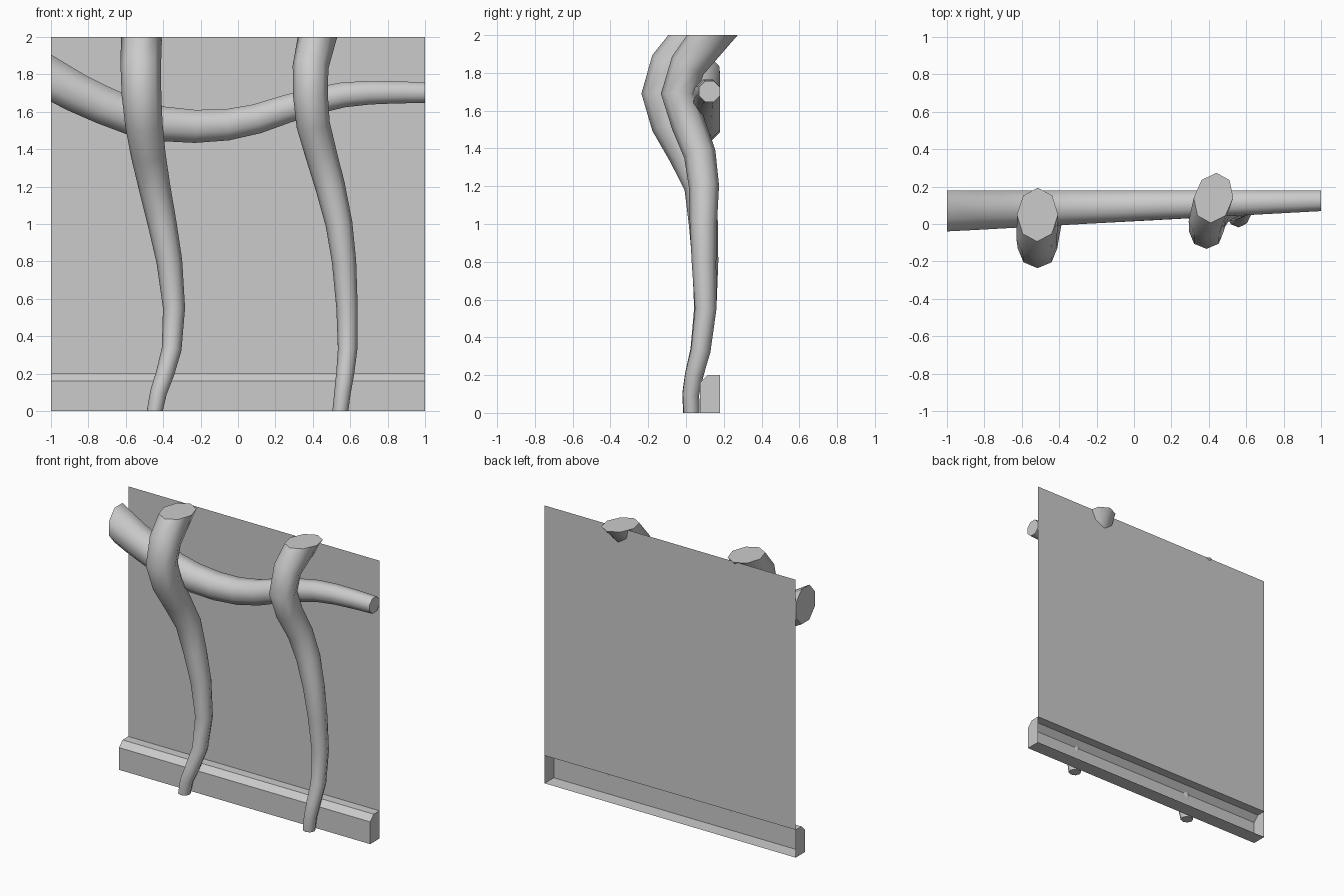
import bpy, bmesh, math
from mathutils import Vector

if "Cube" in bpy.data.objects:
    bpy.data.objects.remove(bpy.data.objects["Cube"])

WALL_Y = 0.18


def finish(name, bm, smooth=False):
    bmesh.ops.recalc_face_normals(bm, faces=bm.faces)
    mesh = bpy.data.meshes.new(name)
    bm.to_mesh(mesh)
    bm.free()
    obj = bpy.data.objects.new(name, mesh)
    bpy.context.collection.objects.link(obj)
    if smooth:
        bpy.ops.object.select_all(action='DESELECT')
        obj.select_set(True)
        bpy.context.view_layer.objects.active = obj
        bpy.ops.object.shade_smooth_by_angle(angle=math.radians(50))
    return obj


def tube(name, path, radii, ref, cut, sides=8, turn=0.0):
    """Tapered tube along a path; both ends are cut square to the cut axis."""
    pts = [Vector(p) for p in path]
    ref, cut = Vector(ref), Vector(cut)
    bm = bmesh.new()
    rings = []
    last = len(pts) - 1
    for i, (p, r) in enumerate(zip(pts, radii)):
        t = (pts[min(i + 1, last)] - pts[max(i - 1, 0)]).normalized()
        u = (ref - t * ref.dot(t)).normalized()
        v = t.cross(u)
        ring = []
        for k in range(sides):
            a = turn + math.tau * k / sides
            d = (u * math.cos(a) + v * math.sin(a)) * r
            if i in (0, last):
                d -= t * (d.dot(cut) / t.dot(cut))
            ring.append(bm.verts.new(p + d))
        rings.append(ring)
    for a, b in zip(rings, rings[1:]):
        for k in range(sides):
            n = (k + 1) % sides
            bm.faces.new((a[k], a[n], b[n], b[k]))
    bm.faces.new(rings[0])
    bm.faces.new(rings[-1])
    return finish(name, bm, True)


# Back wall: a single sheet above the skirting
bm = bmesh.new()
bm.faces.new([bm.verts.new((x, WALL_Y, z))
              for x, z in ((-1, 0.2), (1, 0.2), (1, 2), (-1, 2))])
finish("wall_panel", bm)

# Skirting board: chamfered profile with end caps, open at the back
profile = [(WALL_Y, 0), (0.075, 0), (0.075, 0.16), (0.115, 0.2), (WALL_Y, 0.2)]
bm = bmesh.new()
left, right = [[bm.verts.new((x, y, z)) for y, z in profile] for x in (-1, 1)]
for i in range(len(profile) - 1):
    bm.faces.new((left[i], right[i], right[i + 1], left[i + 1]))
bm.faces.new(left)
bm.faces.new(right)
finish("skirting_board", bm)

# Upright roots: z, x, y, radius
left_root = [
    (0, -.445, .027, .042), (.1, -.425, .025, .045), (.2, -.39, .043, .049),
    (.33, -.355, .076, .053), (.55, -.342, .102, .059), (.8, -.367, .102, .069),
    (1.0, -.405, .092, .077), (1.2, -.447, .075, .085), (1.37, -.48, 0, .093),
    (1.53, -.503, -.085, .1), (1.69, -.516, -.13, .106), (1.84, -.52, -.085, .108),
    (2, -.516, .05, .11)]
right_root = [
    (0, .547, .029, .042), (.1, .559, .026, .044), (.2, .573, .043, .048),
    (.33, .586, .078, .052), (.55, .583, .104, .057), (.8, .567, .095, .065),
    (1.0, .54, .092, .072), (1.2, .493, .095, .08), (1.37, .445, .073, .085),
    (1.53, .402, .012, .09), (1.69, .387, -.04, .093), (1.84, .388, .01, .096),
    (2, .425, .14, .104)]
for name, rows in (("left_root", left_root), ("right_root", right_root)):
    tube(name, [(x, y, z) for z, x, y, r in rows], [r for *_, r in rows],
         ref=(1, 0, 0), cut=(0, 0, 1))

# Cross root: x, z; it tapers to the right and lies flat against the wall
cross = [(-1, 1.78), (-.87, 1.705), (-.72, 1.635), (-.56, 1.57), (-.4, 1.535),
         (-.23, 1.522), (-.06, 1.53), (.1, 1.562), (.26, 1.615), (.42, 1.66),
         (.56, 1.69), (.7, 1.702), (.85, 1.704), (1, 1.702)]
half = [0.082 - 0.027 * x for x, z in cross]
tube("cross_root",
     [(x, WALL_Y - 0.001 - h, z) for (x, z), h in zip(cross, half)],
     [h / math.cos(math.pi / 8) for h in half],
     ref=(0, 1, 0), cut=(1, 0, 0), turn=math.pi / 8)
